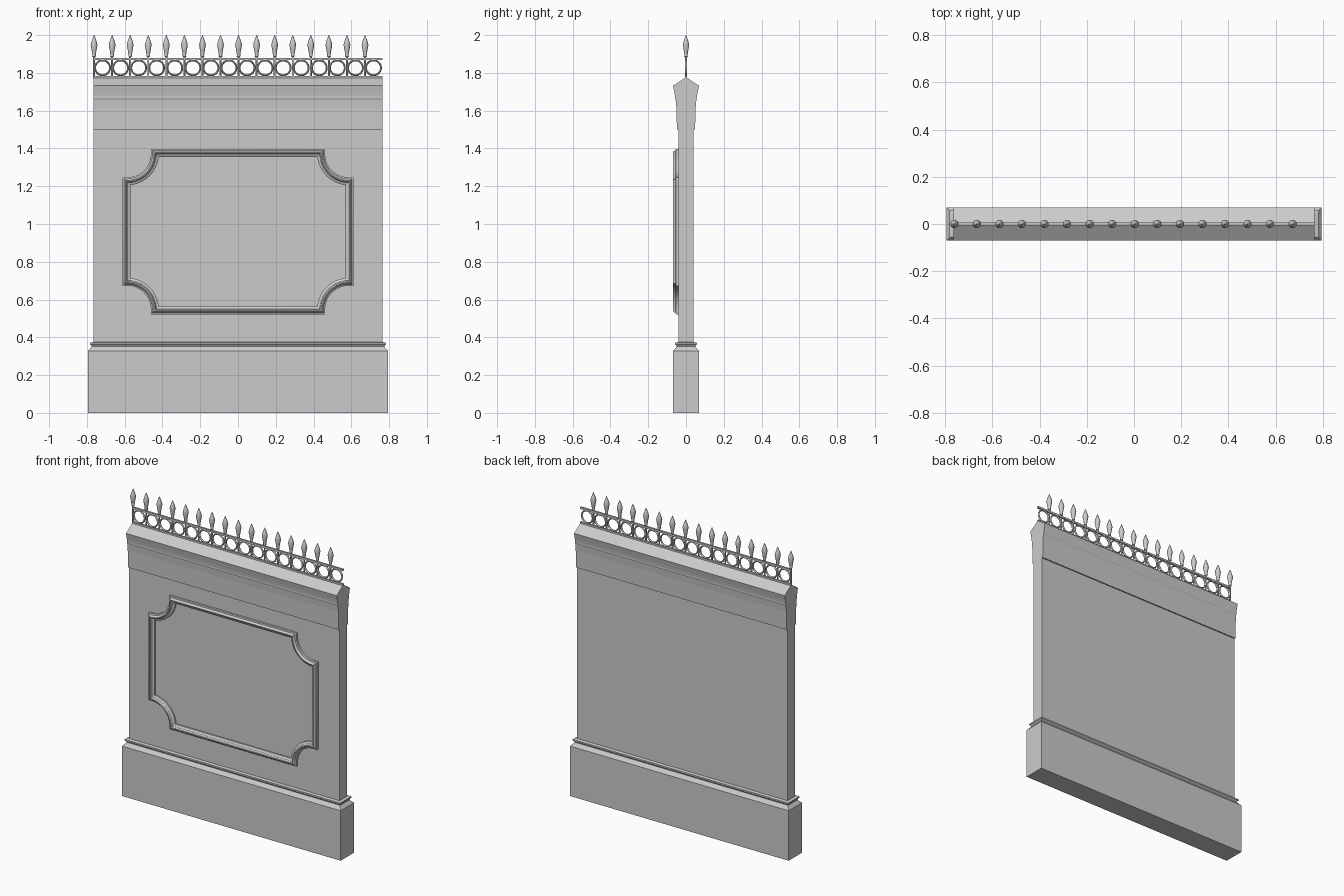
import bpy, bmesh, math

if "Cube" in bpy.data.objects:
    bpy.data.objects.remove(bpy.data.objects["Cube"])


def finish(name, bm, smooth=None):
    bmesh.ops.recalc_face_normals(bm, faces=bm.faces)
    me = bpy.data.meshes.new(name)
    bm.to_mesh(me)
    bm.free()
    ob = bpy.data.objects.new(name, me)
    bpy.context.collection.objects.link(ob)
    if smooth:
        bpy.context.view_layer.objects.active = ob
        ob.select_set(True)
        bpy.ops.object.shade_smooth_by_angle(angle=math.radians(smooth))
        ob.select_set(False)
    return ob


def loft(bm, loops, caps=True):
    """Bridge closed point loops that have equal counts."""
    rings = [[bm.verts.new(p) for p in lp] for lp in loops]
    n = len(rings[0])
    for a, b in zip(rings, rings[1:]):
        for i in range(n):
            j = (i + 1) % n
            bm.faces.new((a[i], a[j], b[j], b[i]))
    if caps:
        bm.faces.new(rings[0])
        bm.faces.new(rings[-1])


def rect(hx, hy, z):
    return [(-hx, -hy, z), (hx, -hy, z), (hx, hy, z), (-hx, hy, z)]


def circle(x, r, z, n=10):
    return [(x + r * math.cos(2 * math.pi * i / n),
             r * math.sin(2 * math.pi * i / n), z) for i in range(n)]


HX, HY = 0.765, 0.04

# Wall slab
bm = bmesh.new()
loft(bm, [rect(HX, HY, 0.36), rect(HX, HY, 1.52)])
finish("wall", bm)

# Plinth with moulded top: (outward offset from wall, height)
bm = bmesh.new()
levels = [(0.029, 0), (0.029, 0.328), (0.013, 0.346), (0.010, 0.352),
          (0.012, 0.357), (0.018, 0.362), (0.018, 0.371), (0.0, 0.375)]
loft(bm, [rect(HX + e, HY + e, z) for e, z in levels])
finish("plinth", bm)

# Coping: half profile mirrored, extruded along x
half = [(0.048, 1.50), (0.051, 1.615), (0.055, 1.66), (0.058, 1.665),
        (0.058, 1.675), (0.061, 1.695), (0.069, 1.732)]
prof = half + [(0, 1.777)] + [(-y, z) for y, z in reversed(half)]
bm = bmesh.new()
loft(bm, [[(x, y, z) for y, z in prof] for x in (-HX, HX)])
finish("coping", bm)


# Panel frame outline with scooped corners, inset by d
def frame_loop(d, y, steps=12):
    W, H, r, s, zc = 0.612, 0.438, 0.126, 0.025, 0.96
    cx, cz, R = W - s, H - s, r + d
    nx, nz = cx - r - d, cz - r - d
    # the quarter outline, from the side edge round to the top edge
    ox = min(cx, W - d)
    oz = min(cz, H - d)
    a0 = math.acos((ox - cx) / R)
    a1 = math.asin((oz - cz) / R)
    q = [(W - d, nz)]
    start, end = 2 * math.pi - a0, math.pi - a1
    for i in range(steps + 1):
        a = start + (end - start) * i / steps
        q.append((cx + R * math.cos(a), cz + R * math.sin(a)))
    q.append((nx, H - d))
    pts = q + [(-x, z) for x, z in reversed(q)]
    pts += [(-x, -z) for x, z in q] + [(x, -z) for x, z in reversed(q)]
    return [(x, y, z + zc) for x, z in pts]


bm = bmesh.new()
section = [(0, -0.038), (0, -0.053), (0.008, -0.056), (0.012, -0.065),
           (0.017, -0.069), (0.023, -0.067), (0.029, -0.057),
           (0.036, -0.054), (0.042, -0.050), (0.042, -0.038)]
loft(bm, [frame_loop(d, y) for d, y in section], caps=False)
finish("panel_frame", bm, 35)

# Railing bars
for name, z0, z1 in (("lower_rail", 1.772, 1.784), ("upper_rail", 1.868, 1.88)):
    bm = bmesh.new()
    loft(bm, [rect(HX, 0.006, z0), rect(HX, 0.006, z1)])
    finish(name, bm)

# Spear-topped posts and the rings between them
STEP = 2 * HX / 16
spear = [(0.005, 1.77), (0.005, 1.883), (0.010, 1.888), (0.009, 1.895),
         (0.012, 1.915), (0.018, 1.948), (0.014, 1.965), (0.007, 1.985),
         (0.001, 2.0)]
posts, rings = bmesh.new(), bmesh.new()
for i in range(16):
    x = -HX + 0.003 + STEP * i
    loft(posts, [circle(x, r, z) for r, z in spear])
    xc = -HX + STEP * (i + 0.5)
    tube = []
    for k in range(9):
        t = 2 * math.pi * k / 8
        R, y = 0.0395 + 0.005 * math.cos(t), 0.006 * math.sin(t)
        tube.append([(xc + R * math.cos(a), y, 1.827 + R * math.sin(a))
                     for a in (2 * math.pi * m / 28 for m in range(28))])
    loft(rings, tube, caps=False)
bmesh.ops.remove_doubles(rings, verts=rings.verts, dist=1e-5)
finish("spear_posts", posts, 40)
finish("rail_rings", rings, 50)
